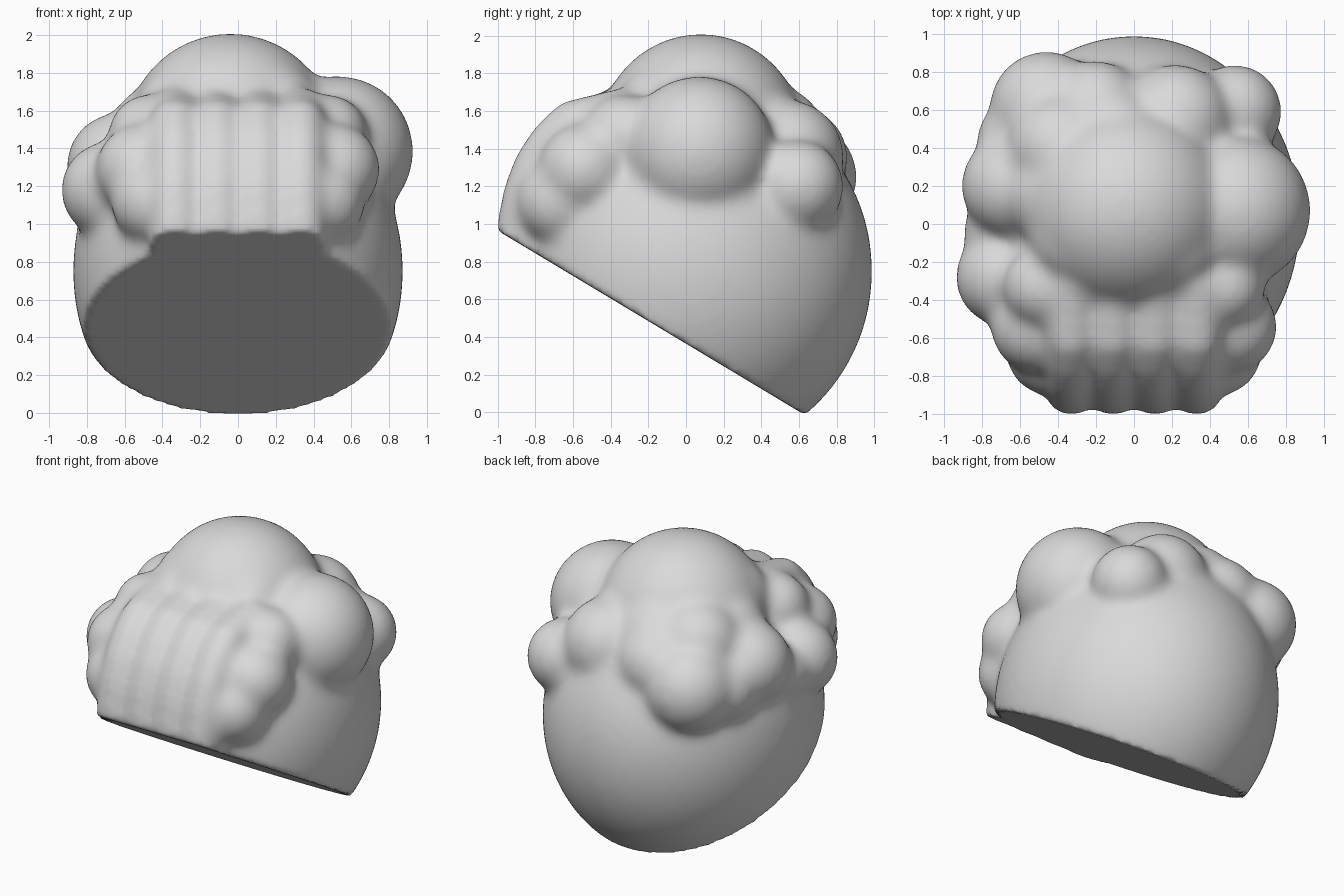
import bpy, bmesh, math
from mathutils import Matrix, Vector

cube = bpy.data.objects.get("Cube")
if cube:
    bpy.data.objects.remove(cube, do_unlink=True)

scene = bpy.context.scene

# Unit ball reused for every curl
ball = bpy.data.meshes.new("ball")
bm = bmesh.new()
bmesh.ops.create_uvsphere(bm, u_segments=64, v_segments=32, radius=1)
bm.to_mesh(ball)
bm.free()

bm = bmesh.new()


def blob(center, radii):
    """Add an ellipsoid; radii is one number or three."""
    r = (radii,) * 3 if isinstance(radii, (int, float)) else radii
    mesh = ball.copy()
    mesh.transform(Matrix.Translation(center) @ Matrix.Diagonal((*r, 1)))
    bm.from_mesh(mesh)
    bpy.data.meshes.remove(mesh)


def evaluated_mesh(ob):
    """Bake an object's modifiers or bevel into a new mesh."""
    bpy.context.view_layer.update()
    return bpy.data.meshes.new_from_object(ob.evaluated_get(bpy.context.evaluated_depsgraph_get()))


def strand(x, path, radius):
    """Add a round lock of hair following a side profile (y, z)."""
    curve = bpy.data.curves.new("strand", "CURVE")
    curve.dimensions = "3D"
    curve.bevel_depth = radius
    curve.bevel_resolution = 5
    curve.use_fill_caps = True
    spline = curve.splines.new("POLY")
    spline.points.add(len(path) - 1)
    for p, (y, z) in zip(spline.points, path):
        p.co = (x, y, z, 1)
    ob = bpy.data.objects.new("strand", curve)
    scene.collection.objects.link(ob)
    mesh = evaluated_mesh(ob)
    bm.from_mesh(mesh)
    bpy.data.objects.remove(ob)
    bpy.data.meshes.remove(mesh)


def fuse(ob, iterations):
    """Merge all volumes of an object into one softened surface."""
    remesh = ob.modifiers.new("fuse", "REMESH")
    remesh.mode = "VOXEL"
    remesh.voxel_size = 0.022
    soften = ob.modifiers.new("soften", "SMOOTH")
    soften.factor = 0.5
    soften.iterations = iterations
    mesh = evaluated_mesh(ob)
    ob.modifiers.clear()
    ob.data = mesh


# Scalp shell and raised crown
blob((0, 0.025, 0.75), (0.875, 0.965, 0.985))
blob((-0.04, 0.08, 1.45), (0.56, 0.55, 0.56))

# Curls around the crown
for x, y, z, r in [(-0.27, -0.06, 1.58, 0.28), (0.17, -0.1, 1.57, 0.29),
                   (-0.38, 0.4, 1.46, 0.29), (-0.42, 0.15, 1.48, 0.26),
                   (0.22, 0.54, 1.36, 0.3), (-0.12, 0.46, 1.46, 0.28)]:
    blob((x, y, z), r)

# Large curls on the sides and back
for x, y, z, r in [(0.53, 0.07, 1.385, 0.4), (0.53, 0.59, 1.2, 0.25),
                   (-0.63, 0.2, 1.31, 0.28), (-0.68, -0.28, 1.18, 0.26),
                   (-0.7, -0.04, 1.17, 0.2), (-0.59, 0.43, 1.22, 0.24),
                   (-0.46, 0.61, 1.25, 0.3), (-0.2, 0.6, 1.36, 0.26)]:
    blob((x, y, z), r)

# Curls framing the fringe
for side in (-1, 1):
    blob((side * 0.51, -0.54, 1.29), 0.245)
    blob((side * 0.47, -0.33, 1.47), 0.22)
    blob((side * 0.44, -0.67, 1.12), 0.235)

# Fringe of parallel locks
fringe = [(-0.88, 0.75), (-0.87, 1.0), (-0.835, 1.17), (-0.78, 1.31),
          (-0.7, 1.43), (-0.6, 1.53), (-0.28, 1.6)]
for i in (-1.5, -0.5, 0.5, 1.5):
    strand(i * 0.22, fringe, 0.14)
blob((0, -0.5, 1.15), (0.42, 0.4, 0.42))

# Fuse everything into one soft surface
hair = bpy.data.objects.new("hair", bpy.data.meshes.new("hair"))
bm.to_mesh(hair.data)
bm.free()
bpy.data.meshes.remove(ball)
scene.collection.objects.link(hair)
fuse(hair, 36)

# Slanted flat underside
bm = bmesh.new()
bm.from_mesh(hair.data)
cut = bmesh.ops.bisect_plane(bm, geom=bm.verts[:] + bm.edges[:] + bm.faces[:],
                             plane_co=(0, 0, 0.365), plane_no=Vector((0, -0.6, -1)).normalized(),
                             clear_outer=True)
rim = [e for e in cut["geom_cut"] if isinstance(e, bmesh.types.BMEdge)]
bmesh.ops.holes_fill(bm, edges=rim, sides=0)
bmesh.ops.recalc_face_normals(bm, faces=bm.faces[:])
bm.to_mesh(hair.data)
bm.free()

# Slightly rounded rim
fuse(hair, 5)

# Single grey colour
grey = bpy.data.materials.new("light grey")
grey.use_nodes = True
colour = (0.7, 0.7, 0.7, 1)
grey.diffuse_color = colour
for node in grey.node_tree.nodes:
    if node.type == "BSDF_PRINCIPLED":
        node.inputs["Base Color"].default_value = colour
hair.data.materials.clear()
hair.data.materials.append(grey)

for ob in bpy.context.selected_objects:
    ob.select_set(False)
hair.select_set(True)
bpy.context.view_layer.objects.active = hair
bpy.ops.object.shade_smooth_by_angle(angle=math.radians(50))
